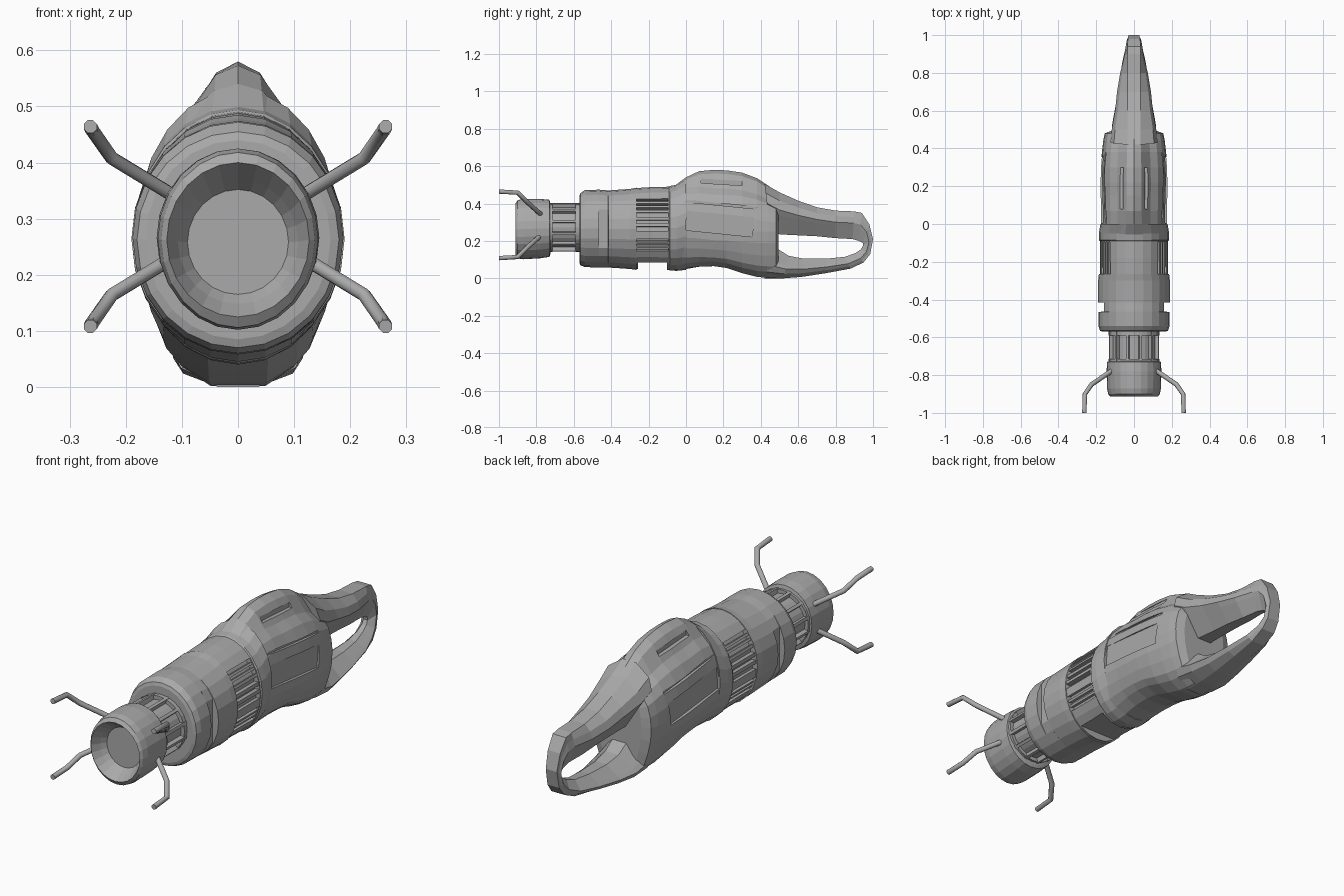
import bpy, bmesh, math
from mathutils import Vector, Matrix

if "Cube" in bpy.data.objects:
    bpy.data.objects.remove(bpy.data.objects["Cube"])

grey = bpy.data.materials.new("metal grey")
grey.diffuse_color = (0.4, 0.4, 0.4, 1)
grey.use_nodes = True
grey.node_tree.nodes["Principled BSDF"].inputs["Base Color"].default_value = grey.diffuse_color

# half profile (width, height fractions) of the humped grip, top to bottom
HUMP = [(0, 1), (.22, .94), (.5, .7), (.72, .6), (.88, .45), (.97, .22), (1, 0),
        (.98, -.25), (.88, -.52), (.75, -.75), (.6, -.87), (.3, -1), (0, -1)]


def add_object(name, bm):
    bmesh.ops.recalc_face_normals(bm, faces=bm.faces)
    me = bpy.data.meshes.new(name)
    bm.to_mesh(me)
    bm.free()
    me.materials.append(grey)
    ob = bpy.data.objects.new(name, me)
    bpy.context.collection.objects.link(ob)
    return ob


def skin(name, rings):
    """Join rings of points into a capped solid."""
    bm = bmesh.new()
    loops = [[bm.verts.new(p) for p in r] for r in rings]
    n = len(loops[0])
    for a, b in zip(loops, loops[1:]):
        for i in range(n):
            j = (i + 1) % n
            bm.faces.new((a[i], a[j], b[j], b[i]))
    bm.faces.new(loops[0])
    bm.faces.new(loops[-1])
    return add_object(name, bm)


def section(y, top, bottom, half_width, k=0, clamp=9):
    """Ring across y; k blends from ellipse to the humped profile."""
    zc = (top + bottom) / 2 * (1 - k) + .25 * k
    half = []
    for i, (hx, hz) in enumerate(HUMP):
        a = math.pi * i / 12
        x = (math.sin(a) * (1 - k) + hx * k) * half_width
        h = math.cos(a) * (1 - k) + hz * k
        half.append((min(x, clamp), zc + h * ((top - zc) if h > 0 else (zc - bottom))))
    return ([Vector((x, y, z)) for x, z in half]
            + [Vector((-x, y, z)) for x, z in half[-2:0:-1]])


def loft(name, rows):
    return skin(name, [section(*r) for r in rows])


def add_box(bm, centre, size, angle=0):
    """Box whose local x points outwards at an angle in the xz plane."""
    m = (Matrix.Translation(centre) @ Matrix.Rotation(-angle, 4, 'Y')
         @ Matrix.Diagonal((*size, 1)))
    bmesh.ops.create_cube(bm, size=1, matrix=m)


def both_sides(bm, centre, size, angle):
    x, y, z = centre
    add_box(bm, (x, y, z), size, angle)
    add_box(bm, (-x, y, z), size, -angle)


def carve(ob, cutter_bm):
    cutter = add_object("cutter", cutter_bm)
    cutter.hide_render = True
    mod = ob.modifiers.new("cut", 'BOOLEAN')
    mod.operation = 'DIFFERENCE'
    mod.solver = 'EXACT'
    mod.object = cutter
    dg = bpy.context.evaluated_depsgraph_get()
    ob.data = bpy.data.meshes.new_from_object(ob.evaluated_get(dg))
    ob.modifiers.clear()
    bpy.data.objects.remove(cutter)


# nozzle with a conical mouth
loft("nozzle", [(-.725, .40, .13, .125), (-.73, .42, .115, .143), (-.78, .425, .107, .145),
                (-.87, .425, .102, .143), (-.90, .418, .106, .137), (-.912, .40, .125, .127),
                (-.87, .37, .148, .107), (-.845, .352, .165, .09)])

# neck with lengthwise ribs and end flanges
loft("neck", [(-.74, .385, .16, .118), (-.55, .385, .16, .118)])
loft("neck_front_flange", [(-.735, .403, .142, .135), (-.715, .403, .142, .135)])
loft("neck_rear_flange", [(-.59, .403, .142, .135), (-.56, .403, .142, .135)])
bm = bmesh.new()
for i in range(12):
    a = math.tau * (i + .5) / 12
    add_box(bm, (.124 * math.cos(a), -.65, .272 + .12 * math.sin(a)), (.025, .17, .014), a)
add_object("neck_ribs", bm)

# collar, flattened on both sides at the groove
loft("collar", [(-.57, .44, .085, .165), (-.565, .455, .07, .18), (-.54, .472, .06, .188),
                (-.465, .474, .058, .188), (-.464, .474, .058, .188, 0, .16),
                (-.416, .47, .058, .188, 0, .16), (-.415, .47, .058, .19),
                (-.30, .478, .05, .19), (-.265, .485, .045, .186)])

# ventilated housing with recessed slots and a notch underneath
housing = loft("housing", [(-.28, .482, .05, .181), (-.18, .488, .05, .181),
                           (-.09, .49, .045, .181), (-.085, .494, .042, .186),
                           (-.05, .50, .04, .186), (-.0, .53, .045, .178)])
bm = bmesh.new()
bars = bmesh.new()
for angle, height in ((.72, .07), (.19, .1), (-.5, .07)):
    c, s = math.cos(angle), math.sin(angle)
    r = 1 / math.hypot(c / .181, s / .219)
    nrm = math.atan2(s / .219 ** 2, c / .181 ** 2)
    u = Vector((math.cos(nrm), 0, math.sin(nrm)))
    w = Vector((-u.z, 0, u.x))
    p = Vector((r * c, -.18, .268 + r * s))
    both_sides(bm, p + u * .02, (.09, .17, height), nrm)
    for t in (-.17, .17):
        both_sides(bars, p - u * .018 + w * t * height, (.03, .172, height * .16), nrm)
add_box(bm, (0, -.18, .04), (.2, .155, .09))
carve(housing, bm)
add_object("housing_slot_bars", bars)

# humped grip body with side panels and upper slots
grip = loft("grip_body", [
    (-.06, .496, .042, .178, 0), (0, .54, .05, .175, .45), (.07, .573, .062, .175, .8),
    (.15, .58, .065, .177, 1), (.22, .577, .055, .178, 1), (.30, .565, .028, .176, 1),
    (.38, .535, .008, .17, 1), (.44, .495, .002, .163, 1), (.48, .47, .002, .155, 1),
    (.495, .44, .03, .115, 1)])
bm = bmesh.new()
tilt = Matrix.Rotation(-.1, 4, 'X')
for s in (1, -1):
    for x, y, z, length, height, depth in ((.2, .18, .292, .36, .105, .075),
                                           (.2, .19, .395, .38, .012, .11),
                                           (.11, .19, .515, .22, .024, .11)):
        m = (Matrix.Translation((s * x, y, z)) @ (tilt if z < .5 else Matrix.Rotation(-.06, 4, 'X'))
             @ Matrix.Diagonal((depth, length, height, 1)))
        bmesh.ops.create_cube(bm, size=1, matrix=m)
carve(grip, bm)

# loop handle: outer edge y z, inner edge y z, half width
LOOP = [(.42, .505, .45, .26, .125), (.5, .46, .5, .235, .118), (.6, .415, .6, .23, .1),
        (.7, .38, .7, .225, .09), (.8, .362, .8, .215, .073), (.9, .358, .89, .21, .05),
        (.94, .35, .925, .20, .045), (.98, .29, .945, .19, .04), (1, .21, .947, .175, .036),
        (.985, .13, .935, .155, .038), (.95, .085, .905, .135, .045),
        (.88, .052, .85, .115, .06), (.75, .028, .75, .105, .08),
        (.62, .008, .63, .105, .098), (.52, 0, .55, .12, .115), (.42, .0, .47, .17, .12)]
rings = []
for oy, oz, iy, iz, w in LOOP:
    o, i = Vector((0, oy, oz)), Vector((0, iy, iz))
    half = [(min(.035, w * .8), 0), (w * .85, .2), (w, .42), (w * .85, .55), (w * .3, 1)]
    pts = [(x, t) for x, t in half] + [(-x, t) for x, t in reversed(half)]
    rings.append([o.lerp(i, t) + Vector((x, 0, 0)) for x, t in pts])
skin("loop_handle", rings)

# four bent prongs around the nozzle
for sx in (1, -1):
    for sz in (1, -1):
        cu = bpy.data.curves.new("prong", 'CURVE')
        cu.dimensions = '3D'
        cu.bevel_depth = .0125
        cu.bevel_resolution = 2
        cu.use_fill_caps = True
        sp = cu.splines.new('POLY')
        path = [(.115, -.775, .055), (.225, -.85, .122), (.26, -.90, .172), (.263, -1, .178)]
        sp.points.add(len(path) - 1)
        for pt, (x, y, h) in zip(sp.points, path):
            pt.co = (sx * x, y, .286 + sz * h, 1)
        tmp = bpy.data.objects.new("prong_path", cu)
        bpy.context.collection.objects.link(tmp)
        dg = bpy.context.evaluated_depsgraph_get()
        me = bpy.data.meshes.new_from_object(tmp.evaluated_get(dg))
        bpy.data.objects.remove(tmp)
        me.materials.clear()
        me.materials.append(grey)
        ob = bpy.data.objects.new("prong", me)
        bpy.context.collection.objects.link(ob)
        for p in me.polygons:
            p.use_smooth = len(p.vertices) == 4
